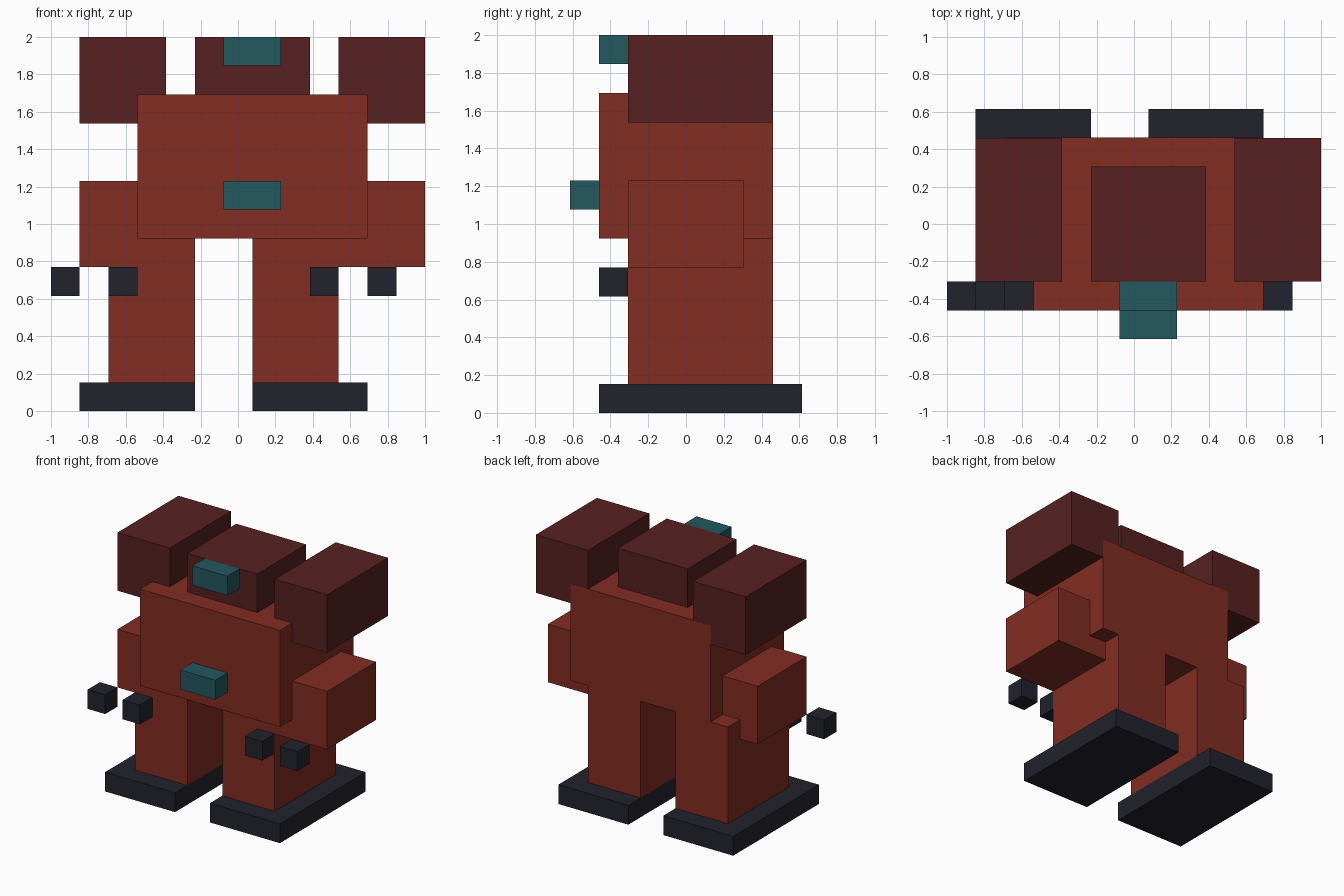
import bpy
import bmesh
from mathutils import Vector

if "Cube" in bpy.data.objects:
    bpy.data.objects.remove(bpy.data.objects["Cube"])

U = 2 / 13  # one block of the model's grid; the model is 13 x 8 x 13 blocks
ORIGIN = Vector((-1.0, -4 * U, 0.0))


def material(name, rgb):
    """Flat material from 0-255 sRGB values."""
    lin = [((c / 255 + 0.055) / 1.055) ** 2.4 for c in rgb]
    mat = bpy.data.materials.new(name)
    mat.diffuse_color = (*lin, 1.0)
    mat.use_nodes = True
    mat.node_tree.nodes["Principled BSDF"].inputs["Base Color"].default_value = mat.diffuse_color
    return mat


RED = material("rust red", (130, 45, 35))
MAROON = material("dark maroon", (87, 33, 33))
TEAL = material("teal", (34, 88, 96))
NAVY = material("dark navy", (34, 34, 45))


def block(name, x, y, z, mat):
    """Box spanning the given (low, high) grid ranges."""
    lo = ORIGIN + Vector((x[0], y[0], z[0])) * U
    hi = ORIGIN + Vector((x[1], y[1], z[1])) * U
    size, mid = hi - lo, (lo + hi) / 2
    bm = bmesh.new()
    bmesh.ops.create_cube(bm, size=1)
    bmesh.ops.scale(bm, vec=size, verts=bm.verts)
    mesh = bpy.data.meshes.new(name)
    bm.to_mesh(mesh)
    bm.free()
    mesh.materials.append(mat)
    obj = bpy.data.objects.new(name, mesh)
    obj.location = mid
    bpy.context.collection.objects.link(obj)


def pair(name, x, y, z, mat, shift):
    """Left block plus a right one, moved along x by a number of blocks."""
    block("left_" + name, x, y, z, mat)
    block("right_" + name, (x[0] + shift, x[1] + shift), y, z, mat)


# Feet and legs
pair("foot", (1, 5), (1, 8), (0, 1), NAVY, 6)
pair("leg", (2, 5), (2, 7), (1, 6), RED, 5)

# Torso with chest light
block("torso", (3, 11), (1, 7), (6, 11), RED)
block("chest_light", (6, 8), (0, 1), (7, 8), TEAL)

# Arms and two claws on each
pair("arm", (1, 4), (2, 6), (5, 8), RED, 9)
pair("outer_claw", (0, 1), (1, 2), (4, 5), NAVY, 9)
pair("inner_claw", (2, 3), (1, 2), (4, 5), NAVY, 9)

# Shoulder blocks, back just inside the torso's back face
pair("shoulder", (1, 4), (2, 6.99), (10, 13), MAROON, 9)

# Head with visor
block("head", (5, 9), (2, 6), (11, 13), MAROON)
block("visor", (6, 8), (1, 2), (12, 13), TEAL)
